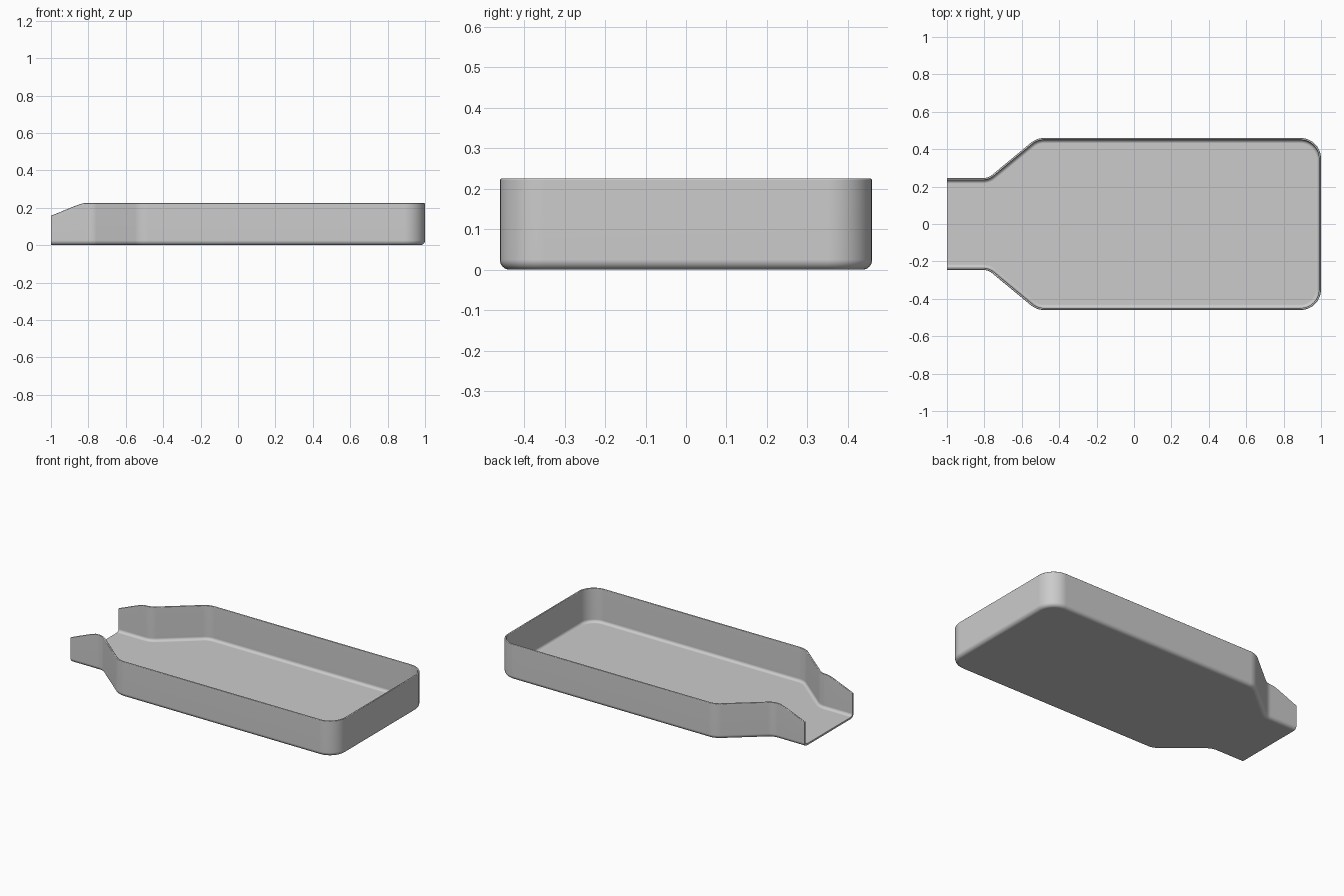
import bpy, bmesh, math
from mathutils import Vector

if "Cube" in bpy.data.objects:
    bpy.data.objects.remove(bpy.data.objects["Cube"])

HEIGHT, WALL, R_OUT, R_IN, LIP = 0.225, 0.011, 0.025, 0.018, 0.003

# Half plan outline: (x, y, corner radius); positive = convex, negative = concave
HALF = [(-1, -0.245, 0), (-0.78, -0.245, -0.08), (-0.52, -0.46, 0.11),
        (1, -0.46, 0.11), (1, 0, 0)]


def inset_corners(d):
    """Move every segment of the half outline inwards by d and re-intersect."""
    pts = [Vector(p[:2]) for p in HALF]
    dirs = [(b - a).normalized() for a, b in zip(pts, pts[1:])]
    normals = [Vector((-t.y, t.x)) for t in dirs]
    out = [pts[0] + normals[0] * d]
    for p, n1, n2 in zip(pts[1:-1], normals, normals[1:]):
        out.append(p + (n1 + n2) * (d / (1 + n1.dot(n2))))
    out.append(pts[-1] + normals[-1] * d)
    return out


def outline(d, steps=8):
    """Full rounded plan path at inset d, from one mouth edge to the other."""
    c = inset_corners(d)
    path = [c[0]] + [Vector((x, c[0].y)) for x in (-0.88, -0.86, -0.845, -0.83)]
    for i in range(1, len(c) - 1):
        r = HALF[i][2]
        rad = abs(r - d)
        t1, t2 = (c[i] - c[i - 1]).normalized(), (c[i + 1] - c[i]).normalized()
        turn = t1.angle(t2)
        side = Vector((-t1.y, t1.x)) * (1 if r > 0 else -1)
        start = c[i] - t1 * rad * math.tan(turn / 2)
        for k in range(steps + 1):
            a = turn * k / steps
            path.append(start + t1 * rad * math.sin(a) + side * rad * (1 - math.cos(a)))
    return path + [Vector((p.x, -p.y)) for p in reversed(path)]


def rim(x):
    """Rim height: sloping down towards the mouth with a softened bend."""
    straight = 0.157 + (x + 1) * 0.41
    if x < -0.88:
        return straight
    if x > -0.825:
        return HEIGHT
    u = (x + 0.88) / 0.055
    return min(HEIGHT, 0.2062 + 0.0188 * (1.2 * u - 0.2 * u * u))


# Wall section: (inset, height, height measured from the rim?)
arc = [math.pi / 2 * k / 6 for k in range(7)]
section = [(R_OUT * (1 - math.sin(a)), R_OUT * (1 - math.cos(a)), False) for a in arc]
section += [(0, -LIP, True), (LIP, 0, True), (WALL - LIP, 0, True), (WALL, -LIP, True)]
section += [(WALL + R_IN * (1 - math.cos(a)), WALL + R_IN * (1 - math.sin(a)), False)
            for a in arc]

# Tray shell
bm = bmesh.new()
rings = []
for d, z, from_rim in section:
    rings.append([bm.verts.new((p.x, p.y, z + rim(p.x) if from_rim else z))
                  for p in outline(d)])
for a, b in zip(rings, rings[1:]):
    for i in range(len(a) - 1):
        bm.faces.new((a[i], a[i + 1], b[i + 1], b[i]))
bm.faces.new(rings[0])                                   # underside
bm.faces.new(rings[-1])                                  # inner floor
bm.faces.new([r[0] for r in rings] + [r[-1] for r in reversed(rings)])  # mouth edge
bmesh.ops.recalc_face_normals(bm, faces=bm.faces)

mesh = bpy.data.meshes.new("tray")
bm.to_mesh(mesh)
bm.free()
tray = bpy.data.objects.new("tray", mesh)
bpy.context.collection.objects.link(tray)

grey = bpy.data.materials.new("light grey")
grey.diffuse_color = (0.6, 0.6, 0.6, 1)
grey.use_nodes = True
grey.node_tree.nodes["Principled BSDF"].inputs["Base Color"].default_value = grey.diffuse_color
mesh.materials.append(grey)

# Smooth fillets, crisp mouth and flat panels
bpy.context.view_layer.objects.active = tray
tray.select_set(True)
bpy.ops.object.shade_smooth_by_angle(angle=math.radians(50))
weighted = tray.modifiers.new("flat panels", 'WEIGHTED_NORMAL')
weighted.keep_sharp = True
